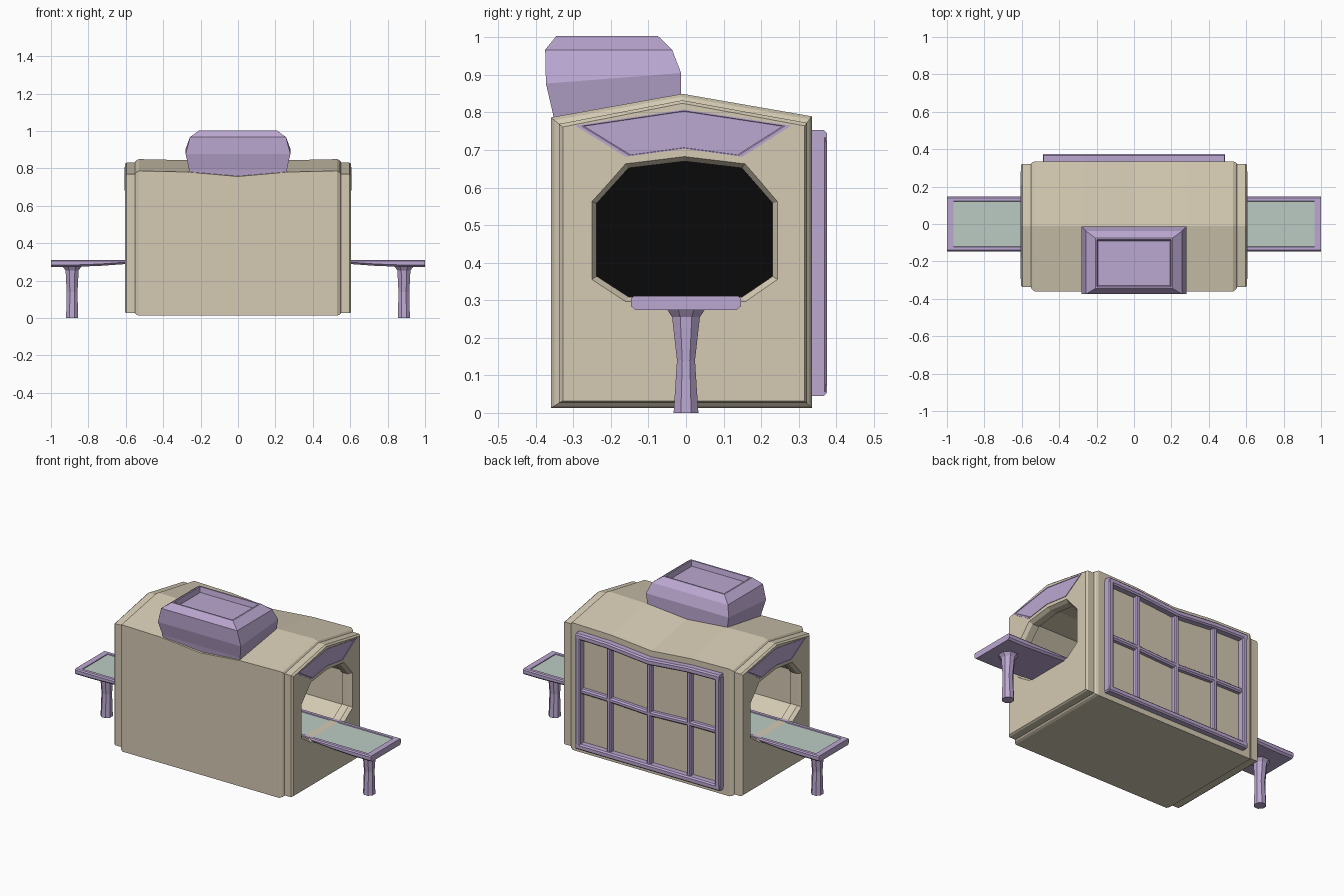
import bpy, bmesh, math

if "Cube" in bpy.data.objects:
    bpy.data.objects.remove(bpy.data.objects["Cube"])


def material(name, rgb):
    m = bpy.data.materials.new(name)
    m.diffuse_color = (*rgb, 1)
    m.use_nodes = True
    m.node_tree.nodes["Principled BSDF"].inputs["Base Color"].default_value = m.diffuse_color
    return m


BEIGE = material("beige", (0.66, 0.59, 0.45))
PURPLE = material("purple", (0.50, 0.39, 0.64))
GREEN = material("pale_green", (0.50, 0.60, 0.55))
BLACK = material("black", (0.003, 0.003, 0.003))


def loft(name, rings, mat):
    """Skin a list of equal-length rings and cap both ends."""
    bm = bmesh.new()
    rows = [[bm.verts.new(p) for p in r] for r in rings]
    n = len(rows[0])
    for a, b in zip(rows, rows[1:]):
        for i in range(n):
            j = (i + 1) % n
            bm.faces.new((a[i], a[j], b[j], b[i]))
    bm.faces.new(rows[0])
    bm.faces.new(rows[-1])
    bmesh.ops.recalc_face_normals(bm, faces=bm.faces)
    me = bpy.data.meshes.new(name)
    bm.to_mesh(me)
    bm.free()
    ob = bpy.data.objects.new(name, me)
    bpy.context.collection.objects.link(ob)
    me.materials.append(mat)
    return ob


def rect(x0, x1, y0, y1, z):
    return [(x0, y0, z), (x1, y0, z), (x1, y1, z), (x0, y1, z)]


def box(name, x0, x1, y0, y1, z0, z1, mat):
    return loft(name, [rect(x0, x1, y0, y1, z0), rect(x0, x1, y0, y1, z1)], mat)


def dip(x):
    """Shallow sag of the roof towards the middle."""
    a = abs(x)
    return -0.03 + a / 0.27 * 0.024 if a < 0.27 else -0.006 * max(0, 0.54 - a) / 0.27


# housing: gabled cross-sections along x, with narrower end collars
def gable(x, s):
    d = dip(x)
    return [(x, -0.36 + s, 0.013 + s * 0.6), (x, 0.335 - s * 0.6, 0.013 + s * 0.6),
            (x, 0.335 - s * 0.6, 0.79 - s * 0.8 + d), (x, -0.01, 0.85 - s * 0.8 + d),
            (x, -0.36 + s, 0.787 - s * 0.8 + d)]


half = [(0.605, 0.032), (0.595, 0.022), (0.552, 0.022), (0.545, 0.010), (0.53, 0), (0.27, 0)]
stations = [(-x, s) for x, s in half] + [(0, 0)] + half[::-1]
housing = loft("housing", [gable(x, s) for x, s in stations], BEIGE)


# tunnel cut through the housing, with chamfered mouths
def mouth(x, s):
    pts = [(-0.153, 0.309), (0.150, 0.309), (0.231, 0.364), (0.231, 0.558), (0.149, 0.652),
           (-0.004, 0.67), (-0.153, 0.652), (-0.238, 0.558), (-0.238, 0.364)]
    return [(x, -0.003 + (y + 0.003) * (1 + s / 0.235), 0.49 + (z - 0.49) * (1 + s / 0.18)) for y, z in pts]


cuts = [(0.625, 0.025), (0.585, 0), (0.54, 0), (0.535, 0.014)]
cutter = loft("tunnel_cutter", [mouth(-x, s) for x, s in cuts] + [mouth(x, s) for x, s in cuts[::-1]], BEIGE)
cutter.hide_render = True
cutter.display_type = 'WIRE'
mod = housing.modifiers.new("tunnel", 'BOOLEAN')
mod.operation = 'DIFFERENCE'
mod.solver = 'EXACT'
mod.object = cutter
# apply the cut and drop the cutter
bpy.context.view_layer.update()
cut_mesh = bpy.data.meshes.new_from_object(housing.evaluated_get(bpy.context.evaluated_depsgraph_get()))
housing.modifiers.clear()
housing.data = cut_mesh
bpy.data.objects.remove(cutter)

# dark screen in the middle of the tunnel
loft("tunnel_screen", [mouth(-0.005, 0.014), mouth(0.005, 0.014)], BLACK)

# display hood on the roof, with sunken top
loft("top_hood", [
    rect(-0.255, 0.255, -0.347, -0.016, 0.74),
    rect(-0.262, 0.262, -0.354, -0.013, 0.795),
    [(-0.28, -0.373, 0.877), (0.28, -0.373, 0.877), (0.28, -0.013, 0.905), (-0.28, -0.013, 0.905)],
    rect(-0.257, 0.257, -0.375, -0.037, 0.967),
    rect(-0.207, 0.207, -0.345, -0.075, 1.004),
    rect(-0.198, 0.198, -0.336, -0.084, 1.004),
    rect(-0.192, 0.192, -0.330, -0.090, 0.972)], PURPLE)

# visor panels above both mouths, with a recessed face
VISOR = [(-0.295, 0.765), (-0.16, 0.682), (-0.005, 0.703), (0.15, 0.682), (0.28, 0.765), (-0.005, 0.808)]


def visor(x, k):
    return [(x, -0.006 + (y + 0.006) * k, 0.745 + (z - 0.745) * k) for y, z in VISOR]


for side, s in (("right", 1), ("left", -1)):
    loft(side + "_visor", [visor(s * 0.59, 1), visor(s * 0.608, 1), visor(s * 0.608, 0.94),
                           visor(s * 0.606, 0.92)], PURPLE)

# window frame on the back: sagging rails and upright bars
XS = (-0.485, -0.27, 0, 0.27, 0.485)


def rail(name, z, w, depth, k):
    e = 0.008
    loft(name, [[(x, 0.32, z - w + k * dip(x)), (x, depth - e, z - w + k * dip(x)),
                 (x, depth, z - w + e + k * dip(x)), (x, depth, z + w - e + k * dip(x)),
                 (x, depth - e, z + w + k * dip(x)), (x, 0.32, z + w + k * dip(x))] for x in XS], PURPLE)


rail("back_top_rail", 0.736, 0.018, 0.375, 1)
rail("back_middle_rail", 0.40, 0.015, 0.362, 0.5)
rail("back_bottom_rail", 0.063, 0.018, 0.375, 0)
for i, x in enumerate(XS):
    edge = abs(x) > 0.4
    w, depth = (0.016, 0.375) if edge else (0.014, 0.362)
    cx = math.copysign(0.471, x) if edge else x
    e = 0.006
    top = 0.735 + dip(x)
    loft(f"back_upright_{i + 1}", [
        [(cx - w, 0.32, z), (cx + w, 0.32, z), (cx + w, depth - e, z),
         (cx + w - e, depth, z), (cx - w + e, depth, z), (cx - w, depth - e, z)]
        for z in (0.055, top)], PURPLE)

# bed tray running through the tunnel, channelled for the belt
def tray(x, zb):
    r = [(0.135, zb), (0.146, zb + 0.01), (0.146, 0.304), (0.140, 0.311), (0.122, 0.311), (0.118, 0.301)]
    return [(x, y, z) for y, z in r] + [(x, -y, z) for y, z in r[::-1]]


keel = [(1, 0.274), (0.88, 0.274), (0.74, 0.279), (0.6, 0.289), (0.4, 0.289)]
loft("bed_tray", [tray(-x, z) for x, z in keel] + [tray(x, z) for x, z in keel[::-1]], PURPLE)
box("bed_belt", -0.97, 0.97, -0.121, 0.121, 0.296, 0.306, GREEN)

# tray end lips and waisted eight-sided legs
for side, s in (("right", 1), ("left", -1)):
    xa, xb = sorted((s * 0.965, s * 1.0))
    box(side + "_bed_lip", xa, xb, -0.122, 0.122, 0.285, 0.311, PURPLE)
    rings = []
    for z, rx, ry in ((0, 0.032, 0.033), (0.14, 0.029, 0.024), (0.255, 0.035, 0.037), (0.278, 0.052, 0.052)):
        f = 1 / math.cos(math.pi / 8)
        rings.append([(s * 0.887 + rx * f * math.cos((i + 0.5) * math.pi / 4),
                       ry * f * math.sin((i + 0.5) * math.pi / 4), z) for i in range(8)])
    loft(side + "_leg", rings, PURPLE)
